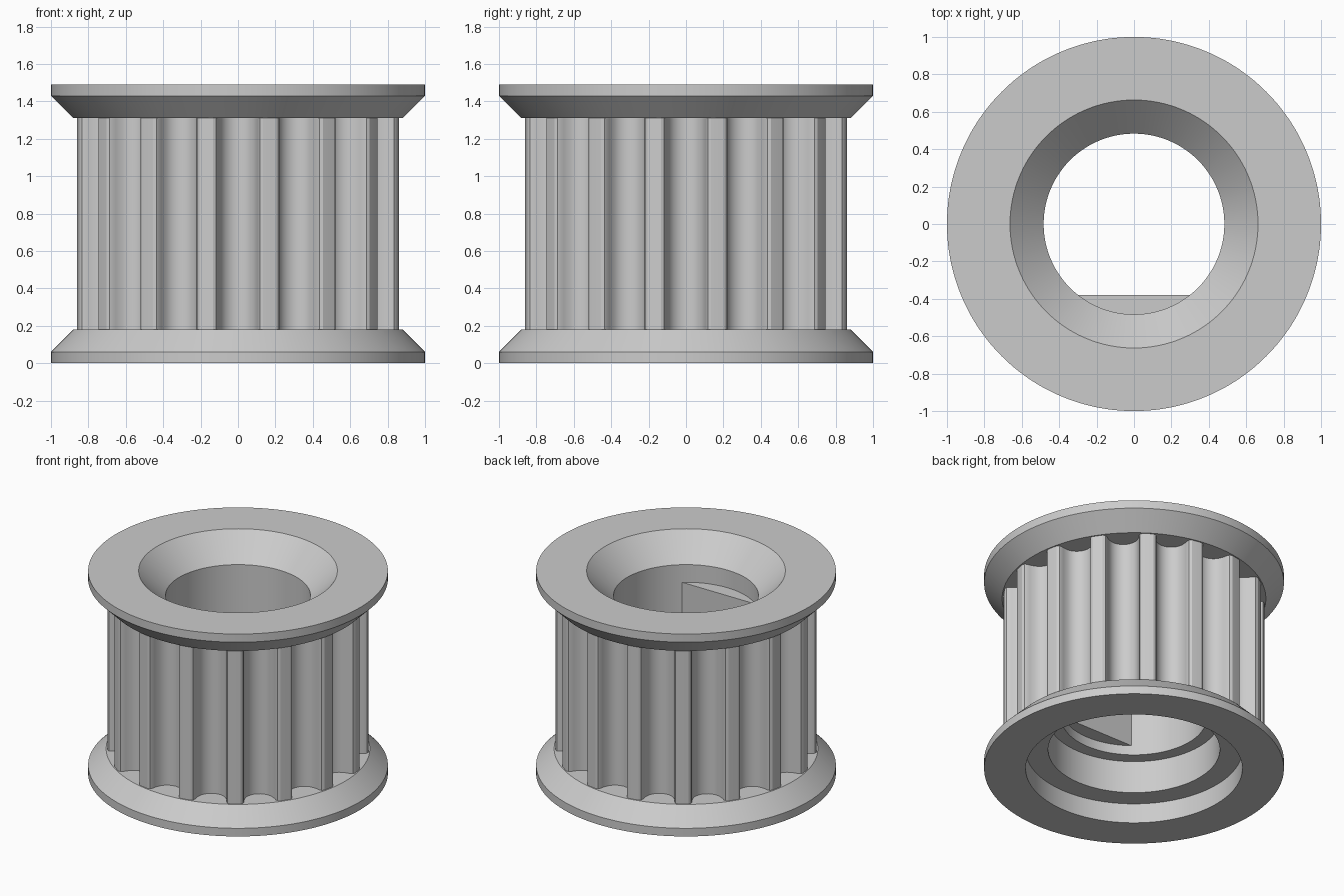
import bpy, bmesh
from math import pi, sin, cos, atan2, hypot, sqrt, asin, radians

cube = bpy.data.objects.get("Cube")
if cube:
    bpy.data.objects.remove(cube)

# Main dimensions
TEETH = 16
TIP_R = 0.872
BORE_R = 0.483
CORE_LOW, CORE_HIGH, TOP = 0.18, 1.31, 1.49

metal = bpy.data.materials.new("grey metal")
metal.use_nodes = True
GREY = (0.6, 0.6, 0.6, 1)
metal.diffuse_color = GREY
metal.node_tree.nodes["Principled BSDF"].inputs["Base Color"].default_value = GREY


def finish(bm, name):
    bmesh.ops.recalc_face_normals(bm, faces=bm.faces)
    mesh = bpy.data.meshes.new(name)
    bm.to_mesh(mesh)
    bm.free()
    mesh.materials.append(metal)
    obj = bpy.data.objects.new(name, mesh)
    bpy.context.collection.objects.link(obj)
    bpy.ops.object.select_all(action="DESELECT")
    obj.select_set(True)
    bpy.context.view_layer.objects.active = obj
    bpy.ops.object.shade_smooth_by_angle(angle=radians(28))
    return obj


def tooth_stations():
    """Angle and outer radius of every point around the toothed outline."""
    # Half of one belt groove: sideways offset and depth, edge to middle
    half = [(0.747, 0), (0.648, 0.037), (0.598, 0.131), (0.579, 0.238),
            (0.547, 0.343), (0.505, 0.444), (0.452, 0.540), (0.358, 0.637),
            (0.248, 0.707), (0.127, 0.750), (0, 0.764)]
    half = [(x * 0.18, d * 0.18) for x, d in half]
    edge = half[0][0]
    base = sqrt(TIP_R ** 2 - edge ** 2)
    groove = [(-x, d) for x, d in half] + [(x, d) for x, d in half[-2::-1]]
    pitch = 2 * pi / TEETH
    land = pitch - 2 * asin(edge / TIP_R)
    result = []
    for i in range(TEETH):
        a = i * pitch
        for x, d in groove:
            result.append((a + atan2(x, base - d), hypot(x, base - d)))
        # Points along the tooth tip
        start = result[-1][0]
        result += [(start + land * k / 3, TIP_R) for k in (1, 2)]
    return result


STATIONS = tooth_stations()


def lathe(name, profile):
    """Sweep a closed (radius, height) profile; it may depend on the outline."""
    bm = bmesh.new()
    rings = []
    for a, outer in STATIONS:
        rings.append([bm.verts.new((r * cos(a), r * sin(a), z))
                      for r, z in profile(outer)])
    n = len(rings[0])
    for i, ring in enumerate(rings):
        prev = rings[i - 1]
        for j in range(n):
            bm.faces.new((prev[j - 1], ring[j - 1], ring[j], prev[j]))
    return finish(bm, name)


# Lower flange with a wide counterbore
lathe("lower_flange", lambda outer: [
    (0.723, 0), (1, 0), (1, 0.06), (0.88, CORE_LOW),
    (0.573, CORE_LOW), (0.573, 0.146), (0.723, 0.146)])

# Toothed core with a stepped bore
lathe("toothed_core", lambda outer: [
    (outer, CORE_LOW), (outer, CORE_HIGH), (BORE_R, CORE_HIGH),
    (BORE_R, 0.385), (0.573, 0.385), (0.573, CORE_LOW)])

# Upper flange with a countersunk opening
lathe("upper_flange", lambda outer: [
    (0.663, TOP), (BORE_R, CORE_HIGH), (0.88, CORE_HIGH), (1, 1.43), (1, TOP)])

# Flat that makes the middle of the bore D-shaped
bm = bmesh.new()
flat_y, seat_r, steps = 0.38, BORE_R + 0.005, 24
spread = sqrt(seat_r ** 2 - flat_y ** 2)
reach = atan2(spread, flat_y)
angles = [-pi / 2 - reach + 2 * reach * k / steps for k in range(steps + 1)]
base = bm.faces.new([bm.verts.new((seat_r * cos(a), seat_r * sin(a), 0.455))
                     for a in angles])
raised = bmesh.ops.extrude_face_region(bm, geom=[base], use_keep_orig=True)
bmesh.ops.translate(bm, vec=(0, 0, 0.725), verts=[
    v for v in raised["geom"] if isinstance(v, bmesh.types.BMVert)])
finish(bm, "shaft_flat")
